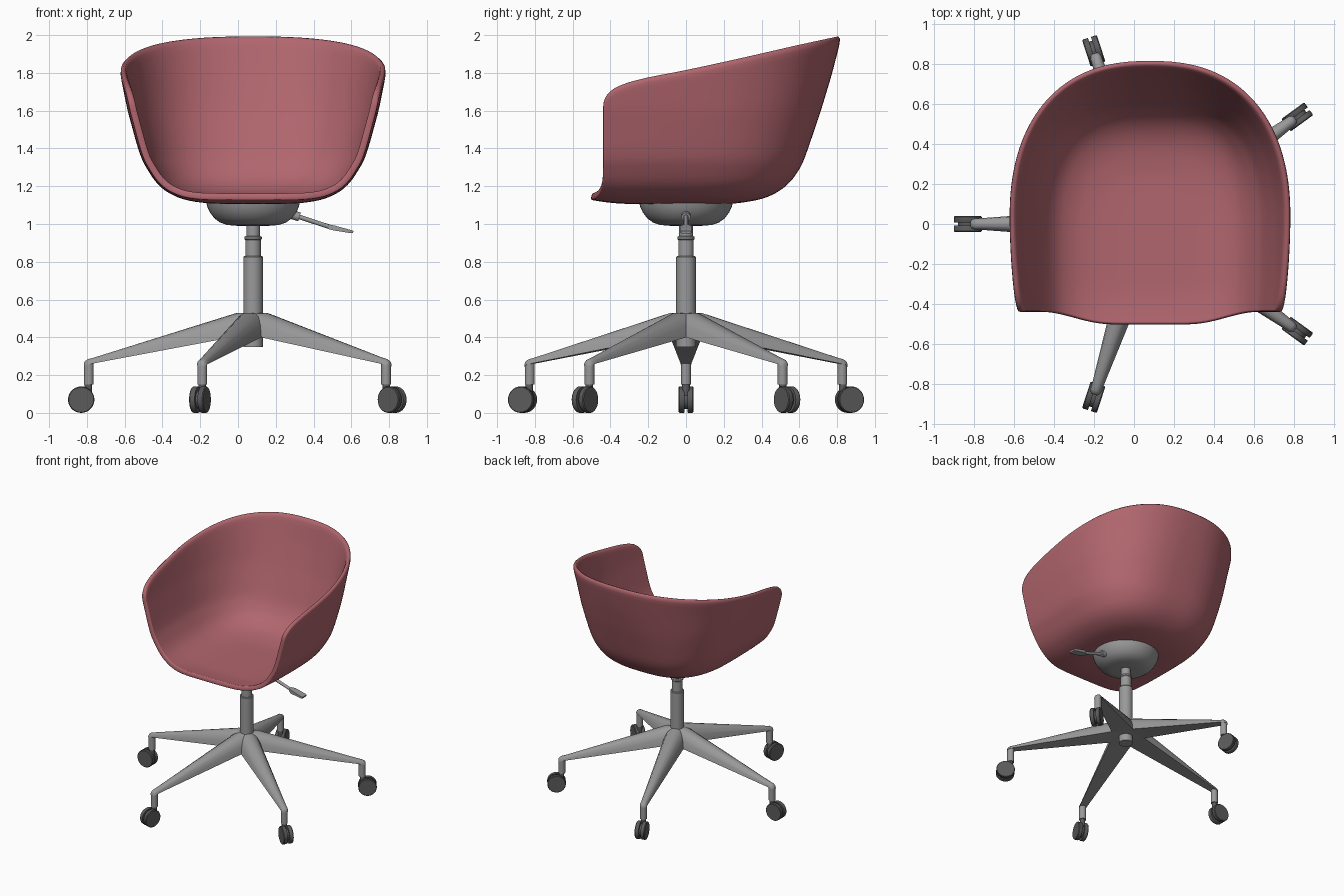
import bpy, bmesh, math
from mathutils import Vector, Matrix

if "Cube" in bpy.data.objects:
    bpy.data.objects.remove(bpy.data.objects["Cube"])

CX = 0.08  # x of the column axis


def material(name, rgb):
    m = bpy.data.materials.new(name)
    m.diffuse_color = (*rgb, 1)
    m.use_nodes = True
    m.node_tree.nodes["Principled BSDF"].inputs["Base Color"].default_value = m.diffuse_color
    return m


RED = material("dusty red", (0.44, 0.132, 0.155))
GREY = material("metal grey", (0.32, 0.32, 0.32))
DARK = material("dark grey", (0.105, 0.105, 0.105))


def finish(name, bm, mat, angle=35, recalc=True):
    if recalc:
        bmesh.ops.recalc_face_normals(bm, faces=bm.faces)
    me = bpy.data.meshes.new(name)
    bm.to_mesh(me)
    bm.free()
    me.materials.append(mat)
    ob = bpy.data.objects.new(name, me)
    bpy.context.collection.objects.link(ob)
    bpy.ops.object.select_all(action='DESELECT')
    ob.select_set(True)
    bpy.context.view_layer.objects.active = ob
    bpy.ops.object.shade_smooth_by_angle(angle=math.radians(angle))
    return ob


def loft(bm, rings):
    """Join closed rings of points with quads and cap both ends."""
    vs = [[bm.verts.new(p) for p in ring] for ring in rings]
    n = len(vs[0])
    for a, b in zip(vs, vs[1:]):
        for i in range(n):
            bm.faces.new((a[i], a[(i + 1) % n], b[(i + 1) % n], b[i]))
    bm.faces.new(vs[0])
    bm.faces.new(vs[-1])


def lathe(bm, profile, mat=Matrix(), n=32):
    """Turn (radius, height) points about the local z axis."""
    loft(bm, [[mat @ Vector((r * math.cos(t * math.tau / n), r * math.sin(t * math.tau / n), z))
               for t in range(n)] for r, z in profile])


def along(a, b):
    """Matrix placing local z from point a toward point b."""
    return Matrix.Translation(a) @ (Vector(b) - Vector(a)).to_track_quat('Z', 'Y').to_matrix().to_4x4()


def interp(pts, x):
    if x <= pts[0][0]:
        return pts[0][1]
    for (x0, y0), (x1, y1) in zip(pts, pts[1:]):
        if x <= x1:
            return y0 + (y1 - y0) * (x - x0) / (x1 - x0)
    return pts[-1][1]


# ---- Seat shell: concentric U-shaped rows from the floor up to the rim ----
YC = -0.05
FLOOR = [(0, .10, 1.106), (.1, .17, 1.106), (.2, .24, 1.107), (.27, .29, 1.112), (.33, .35, 1.121),
         (.38, .405, 1.133), (.42, .45, 1.15), (.465, .495, 1.174), (.5, .535, 1.205),
         (.53, .568, 1.24), (.557, .598, 1.285), (.585, .622, 1.33)]
SIDE = [(1.33, .585), (1.4, .61), (1.6, .665), (1.8, .705), (2.0, .74)]
BACK = [(1.33, .622), (1.4, .647), (1.6, .715), (1.8, .775), (2.0, .826)]
RIM = [(-.44, 1.63), (-.432, 1.665), (-.41, 1.695), (-.37, 1.724), (-.3, 1.75), (-.2, 1.775),
       (0, 1.813), (.3, 1.878), (.6, 1.945), (.826, 1.992)]
FRONT_N, BACK_N, WALL_N = 14, 22, 10


def shell_point(a, b, z, k):
    """Point k along half a U-shaped row of half-width a and back position b."""
    n = 2.8 - 0.4 * min(1, max(0, (z - 1.2) / 0.6))
    if k <= FRONT_N:
        t = min(1, max(0, (a - .2) / .36))
        front = -.505 + .065 * t * t * (3 - 2 * t)
        f = 1 - (k / FRONT_N) ** 1.5
        y = YC + (front - YC) * f
        lip = .022 * max(0, (f - .5) / .5) ** 2 * (1 - t)
        return Vector((a * (1 - .02 * f * f), y, z + lip))
    th = (k - FRONT_N) / BACK_N * math.pi / 2
    x = 0 if k == FRONT_N + BACK_N else a * math.cos(th) ** (2 / n)
    return Vector((x, YC + (b - YC) * math.sin(th) ** (2 / n), z))


def shell_column(k):
    col = [shell_point(a, b, z, k) for a, b, z in FLOOR]
    top = 1.8
    for _ in range(8):  # settle the rim height for this column
        top = interp(RIM, shell_point(interp(SIDE, top), interp(BACK, top), top, k).y)
    for j in range(1, WALL_N + 1):
        z = 1.33 + (top - 1.33) * j / WALL_N
        col.append(shell_point(interp(SIDE, z), interp(BACK, z), z, k))
    return col


half = [shell_column(k) for k in range(FRONT_N + BACK_N + 1)]
cols = half + [[Vector((-p.x, p.y, p.z)) for p in c] for c in half[-2::-1]]
bm = bmesh.new()
grid = [[bm.verts.new(p + Vector((CX, 0, 0))) for p in c] for c in cols]
for a, b in zip(grid, grid[1:]):
    for j in range(len(a) - 1):
        bm.faces.new((a[j], b[j], b[j + 1], a[j + 1]))
bmesh.ops.remove_doubles(bm, verts=bm.verts, dist=1e-5)
bm.normal_update()
if sum(f.normal.z * f.calc_area() for f in bm.faces) > 0:
    bmesh.ops.reverse_faces(bm, faces=bm.faces)
shell = finish("seat_shell", bm, RED, 60, recalc=False)
sol = shell.modifiers.new("thickness", 'SOLIDIFY')
sol.thickness, sol.offset = 0.036, -1
sub = shell.modifiers.new("rounding", 'SUBSURF')
sub.levels = sub.render_levels = 1

AXIS = Matrix.Translation((CX, 0, 0))

# ---- Bowl under the seat ----
bm = bmesh.new()
lathe(bm, [(.05, .99), (.1, .991), (.14, .996), (.175, 1.008), (.205, 1.03), (.228, 1.06),
           (.242, 1.09), (.248, 1.115)], AXIS, 48)
finish("seat_bowl", bm, GREY)

# ---- Gas column ----
bm = bmesh.new()
lathe(bm, [(.052, .35), (.052, .825), (.048, .83), (.041, .83), (.041, .915), (.046, .92),
           (.046, .932), (.036, .937), (.036, 1.0)], AXIS)
finish("column", bm, GREY)

# ---- Height lever: collar, rod and paddle ----
bm = bmesh.new()
p0, p1, p2 = Vector((.24, 0, 1.065)), Vector((.49, 0, .983)), Vector((.61, 0, .957))
lathe(bm, [(.012, 0), (.012, (p1 - p0).length)], along(p0, p1), 12)
lathe(bm, [(.024, .04), (.024, .09)], along(p0, p1), 16)
rings = []
for t, w, h in ((-.1, .012, .012), (.15, .027, .013), (.9, .03, .008), (1, .026, .006)):
    c = p1.lerp(p2, t)
    rings.append([c + Vector((sz * h * .2, sy * w, sz * h))
                  for sy, sz in ((-1, -1), (1, -1), (1, 1), (-1, 1))])
loft(bm, rings)
finish("height_lever", bm, GREY)

# ---- Five legs with casters ----
ARCH = [(-1, 0), (-.88, .5), (-.62, .83), (-.3, .97), (0, 1), (.3, .97), (.62, .83), (.88, .5), (1, 0)]
LEG = [(0, .53, .405, .085), (.085, .53, .405, .085), (.845, .292, .262, .029),
       (.875, .284, .256, .028), (.89, .274, .25, .022), (.896, .262, .246, .014)]
for i in range(5):
    turn = AXIS @ Matrix.Rotation(math.pi + i * math.tau / 5, 4, 'Z')
    bm = bmesh.new()
    loft(bm, [[turn @ Vector((r, w * s, bot + (top - bot) * h)) for s, h in ARCH]
              for r, top, bot, w in LEG])
    lathe(bm, [(.026, .15), (.026, .262)], turn @ Matrix.Translation((.87, 0, 0)), 20)
    finish(f"leg_{i + 1}", bm, GREY)

    # twin wheels on a short stem
    bm = bmesh.new()
    lathe(bm, [(.02, .09), (.02, .152)], turn @ Matrix.Translation((.872, 0, 0)), 16)
    axle = turn @ Matrix.Translation((.91, 0, .07)) @ Matrix.Rotation(math.pi / 2, 4, 'X')
    lathe(bm, [(.05, -.012), (.05, .012)], axle, 24)
    for s in (-1, 1):
        lathe(bm, [(.068, s * .008), (.07, s * .011), (.07, s * .034), (.066, s * .039)], axle, 28)
    finish(f"caster_{i + 1}", bm, DARK)
